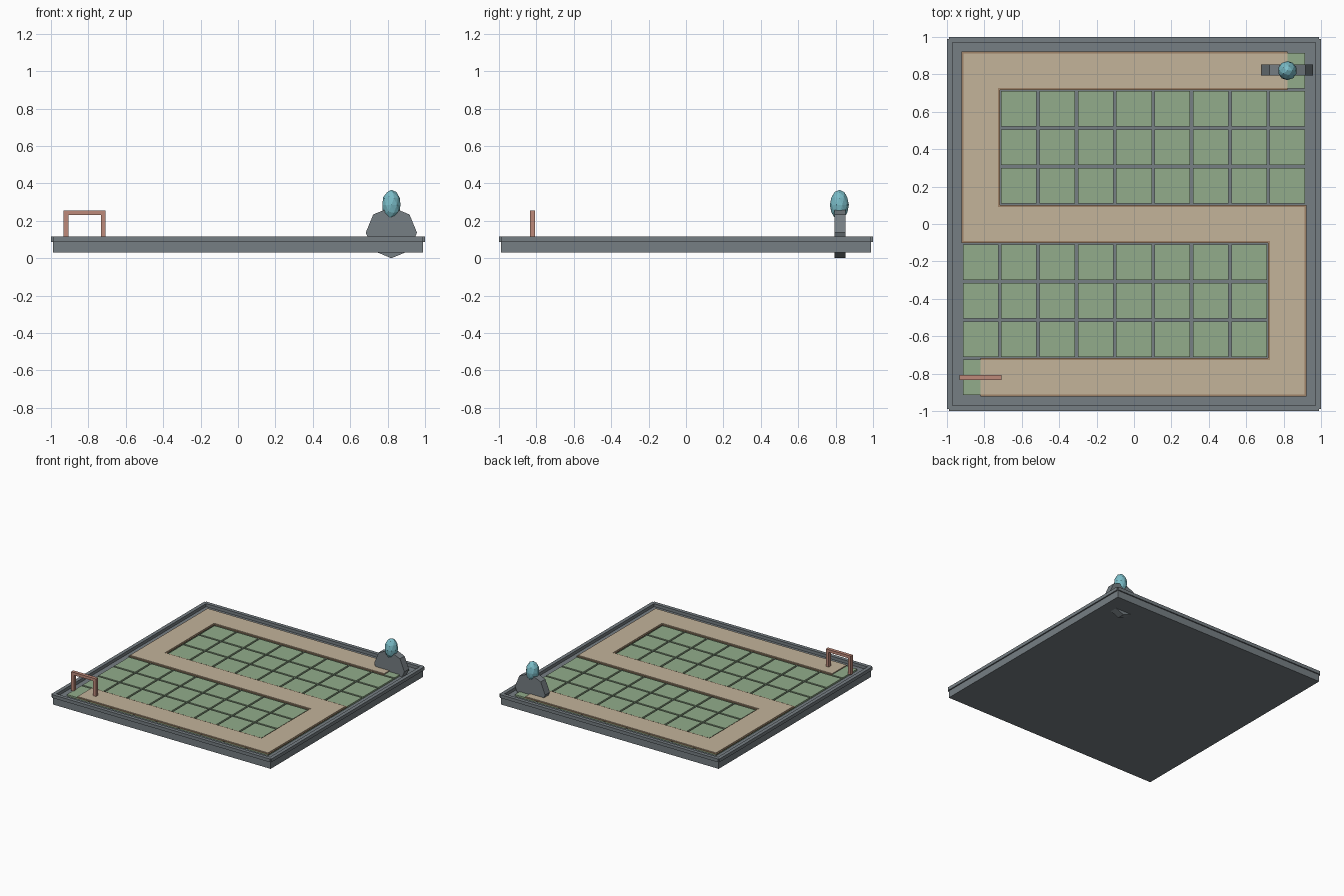
import bpy, bmesh, math
from mathutils import Matrix, Vector

if "Cube" in bpy.data.objects:
    bpy.data.objects.remove(bpy.data.objects["Cube"])


def material(name, rgb):
    # sRGB 0-255 to linear
    lin = [((c / 255 + 0.055) / 1.055) ** 2.4 for c in rgb]
    m = bpy.data.materials.new(name)
    m.diffuse_color = (*lin, 1)
    m.use_nodes = True
    m.node_tree.nodes["Principled BSDF"].inputs["Base Color"].default_value = m.diffuse_color
    return m


STONE = material("slate_grey", (118, 126, 131))
GRASS = material("grass_green", (146, 172, 139))
SAND = material("sand", (195, 179, 154))
EDGE = material("brown_edge", (160, 132, 104))
WOOD = material("red_wood", (190, 138, 122))
CRYSTAL = material("crystal_blue", (122, 188, 199))


def finish(bm, name, mat):
    mesh = bpy.data.meshes.new(name)
    bm.to_mesh(mesh)
    bm.free()
    mesh.materials.append(mat)
    ob = bpy.data.objects.new(name, mesh)
    bpy.context.collection.objects.link(ob)
    return ob


def boxes(name, mat, items):
    """One object made of boxes given as (x0, x1, y0, y1, z0, z1)."""
    bm = bmesh.new()
    for x0, x1, y0, y1, z0, z1 in items:
        mid = Vector(((x0 + x1) / 2, (y0 + y1) / 2, (z0 + z1) / 2))
        size = Matrix.Diagonal((x1 - x0, y1 - y0, z1 - z0, 1))
        bmesh.ops.create_cube(bm, size=1, matrix=Matrix.Translation(mid) @ size)
    return finish(bm, name, mat)


# Base slab and raised lip bars
boxes("base_slab", STONE, [(-0.99, 0.99, -0.99, 0.99, 0.03, 0.09)])
L, A, B = 0.99, 0.97, 1.0
boxes("rim", STONE, [
    (-L, L, -B, -A, 0.088, 0.115), (-L, L, A, B, 0.088, 0.115),
    (-B, -A, -L, L, 0.088, 0.115), (A, B, -L, L, 0.088, 0.115)])

# Nine by nine grass tiles
P, H = 0.205, 0.095
boxes("grass_tiles", GRASS, [
    (i * P - H, i * P + H, j * P - H, j * P + H, 0.085, 0.103)
    for i in range(-4, 5) for j in range(-4, 5)])

# Winding path: brown edge layer with a narrower sand layer on top
E = 4 * P
points = [(E, E), (-E, E), (-E, 0), (E, 0), (E, -E), (-E, -E)]


def path_layer(name, mat, w, z0, z1):
    bm = bmesh.new()
    # Outline offset to both sides of the centre line
    left, right = [], []
    for k, p in enumerate(points):
        d = []
        if k:
            d.append((Vector(p) - Vector(points[k - 1])).normalized())
        if k < len(points) - 1:
            d.append((Vector(points[k + 1]) - Vector(p)).normalized())
        off = sum((Vector((-v.y, v.x)) for v in d), Vector((0, 0))) * w
        left.append(Vector(p) + off)
        right.append(Vector(p) - off)
    rows = [[bm.verts.new((q.x, q.y, z)) for q in side]
            for side, z in ((left, z0), (left, z1), (right, z1), (right, z0))]
    for k in range(len(points) - 1):
        for r in range(4):
            a, b = rows[r], rows[(r + 1) % 4]
            bm.faces.new((a[k], a[k + 1], b[k + 1], b[k]))
    for k in (0, -1):
        bm.faces.new([r[k] for r in rows])
    bmesh.ops.recalc_face_normals(bm, faces=bm.faces)
    return finish(bm, name, mat)


path_layer("path_edge", EDGE, 0.1025, 0.102, 0.107)
path_layer("path", SAND, 0.092, 0.104, 0.111)

# Entrance gate: two posts and a lintel
g, y0, y1 = 0.0125, -0.834, -0.806
boxes("entrance_gate", WOOD, [
    (-0.92 - g, -0.92 + g, y0, y1, 0.1, 0.235),
    (-0.72 - g, -0.72 + g, y0, y1, 0.1, 0.235),
    (-0.92 - g, -0.72 + g, y0, y1, 0.232, 0.255)])

# Eight-sided stone disc standing on edge, poking through the slab
bm = bmesh.new()
bmesh.ops.create_cone(bm, cap_ends=True, segments=8, radius1=0.137, radius2=0.137, depth=0.06)
corner = max(v.co.x for v in bm.verts)
if corner < 0.136:
    bmesh.ops.rotate(bm, verts=bm.verts, matrix=Matrix.Rotation(math.pi / 8, 3, 'Z'))
bmesh.ops.transform(bm, verts=bm.verts, matrix=Matrix.Translation((0.82, 0.823, 0.137))
                    @ Matrix.Rotation(math.pi / 2, 4, 'X'))
finish(bm, "stone_disc", STONE)

# Faceted crystal on top
bm = bmesh.new()
bmesh.ops.create_icosphere(bm, subdivisions=2, radius=1, matrix=Matrix.Translation((0.82, 0.82, 0.285))
                           @ Matrix.Diagonal((0.051, 0.051, 0.081, 1)))
finish(bm, "crystal", CRYSTAL)
